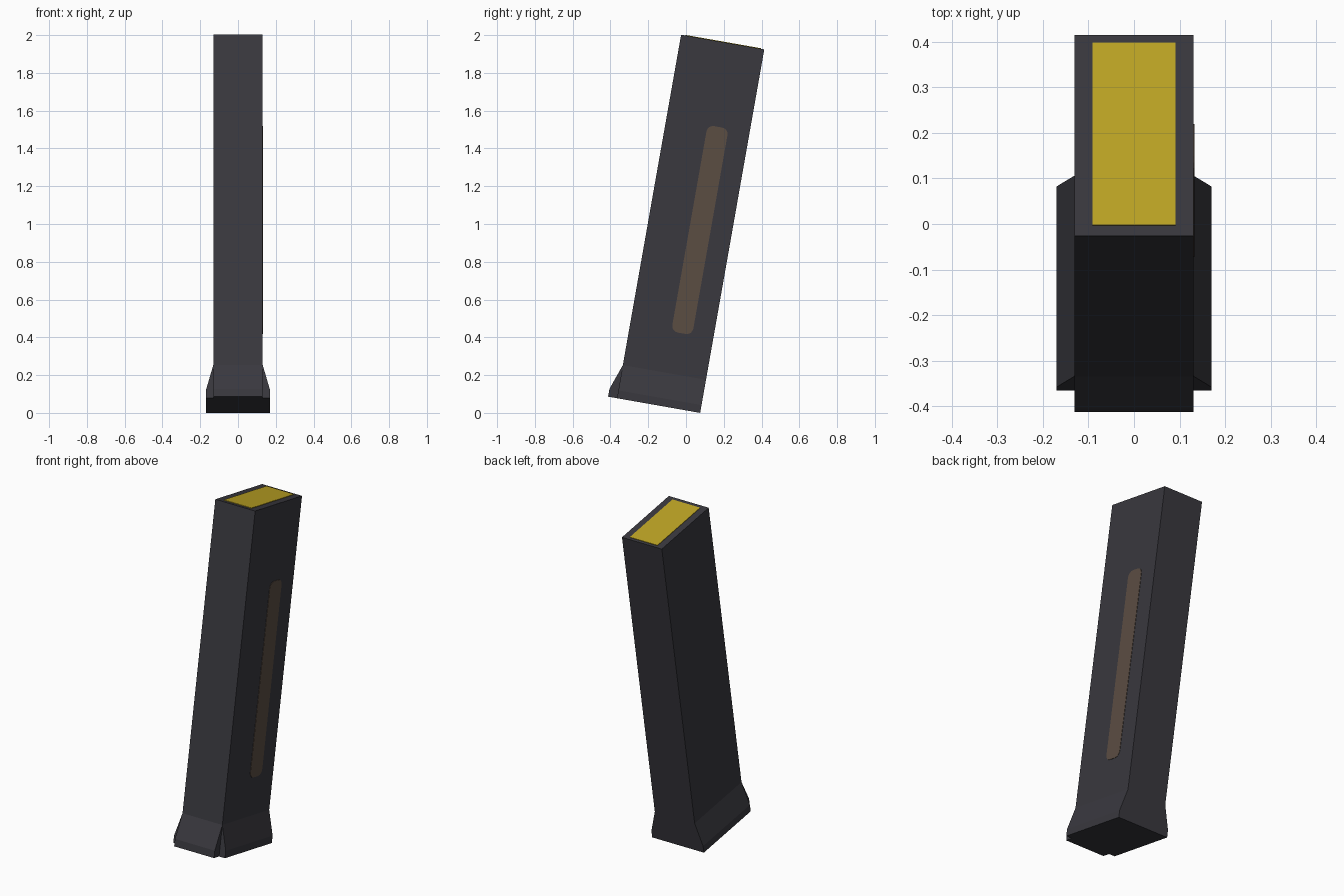
import bpy, bmesh, math
from mathutils import Matrix

if "Cube" in bpy.data.objects:
    bpy.data.objects.remove(bpy.data.objects["Cube"])

# Parts are built upright with the back edge at y = 0, then leaned backwards
LEAN = Matrix.Translation((0, 0.075, 0)) @ Matrix.Rotation(math.radians(-10), 4, 'X')
HALF_W, DEPTH, HEIGHT = 0.131, 0.447, 1.954
FLARE_TOP, LIP = 0.178, 0.042


def material(name, rgb):
    m = bpy.data.materials.new(name)
    m.diffuse_color = (*rgb, 1)
    m.use_nodes = True
    m.node_tree.nodes["Principled BSDF"].inputs["Base Color"].default_value = m.diffuse_color
    return m


charcoal = material("charcoal", (0.041, 0.040, 0.049))
yellow = material("yellow", (0.52, 0.38, 0.018))
brown = material("brown", (0.105, 0.074, 0.055))


def finish(name, bm, mat):
    bmesh.ops.recalc_face_normals(bm, faces=bm.faces)
    bm.transform(LEAN)
    mesh = bpy.data.meshes.new(name)
    bm.to_mesh(mesh)
    bm.free()
    mesh.materials.append(mat)
    ob = bpy.data.objects.new(name, mesh)
    bpy.context.collection.objects.link(ob)
    return ob


def box(x0, x1, y0, y1, z0, z1):
    bm = bmesh.new()
    bmesh.ops.create_cube(bm, size=1)
    for v in bm.verts:
        v.co = (x1 if v.co.x > 0 else x0,
                y1 if v.co.y > 0 else y0,
                z1 if v.co.z > 0 else z0)
    return bm


def flare(name, out, place, start, end):
    """Wedge along a wall; place(t, out, z) maps its section to a side."""
    bm = bmesh.new()
    section = [(0, 0), (out, 0), (out, LIP), (0, FLARE_TOP)]
    a = [bm.verts.new(place(start, o, z)) for o, z in section]
    b = [bm.verts.new(place(end, o, z)) for o, z in section]
    bm.faces.new(a)
    bm.faces.new(b[::-1])
    for i in range(3):  # open against the wall
        bm.faces.new((a[i], a[i + 1], b[i + 1], b[i]))
    return finish(name, bm, charcoal)


# Main leaning body
finish("body", box(-HALF_W, HALF_W, -DEPTH, 0, 0, HEIGHT), charcoal)

# Flared foot on the front and both sides
flare("front_flare", 0.048, lambda t, o, z: (t, -DEPTH - o, z), -HALF_W, HALF_W)
for side, s in (("right", 1), ("left", -1)):
    flare(side + "_flare", 0.039,
          lambda t, o, z: (s * (HALF_W + o), t, z), -DEPTH, 0)

# Yellow plate on the top
finish("top_plate", box(-0.091, 0.091, -0.424, -0.017, HEIGHT - 0.003, HEIGHT + 0.003), yellow)

# Rounded strip on the right wall
bm = box(HALF_W - 0.003, HALF_W + 0.002, -0.226, -0.113, 0.398, 1.508)
corners = [e for e in bm.edges if abs(e.verts[0].co.x - e.verts[1].co.x) > 0.001]
bmesh.ops.bevel(bm, geom=corners, offset=0.035, segments=4, profile=0.5, affect='EDGES')
finish("side_strip", bm, brown)
